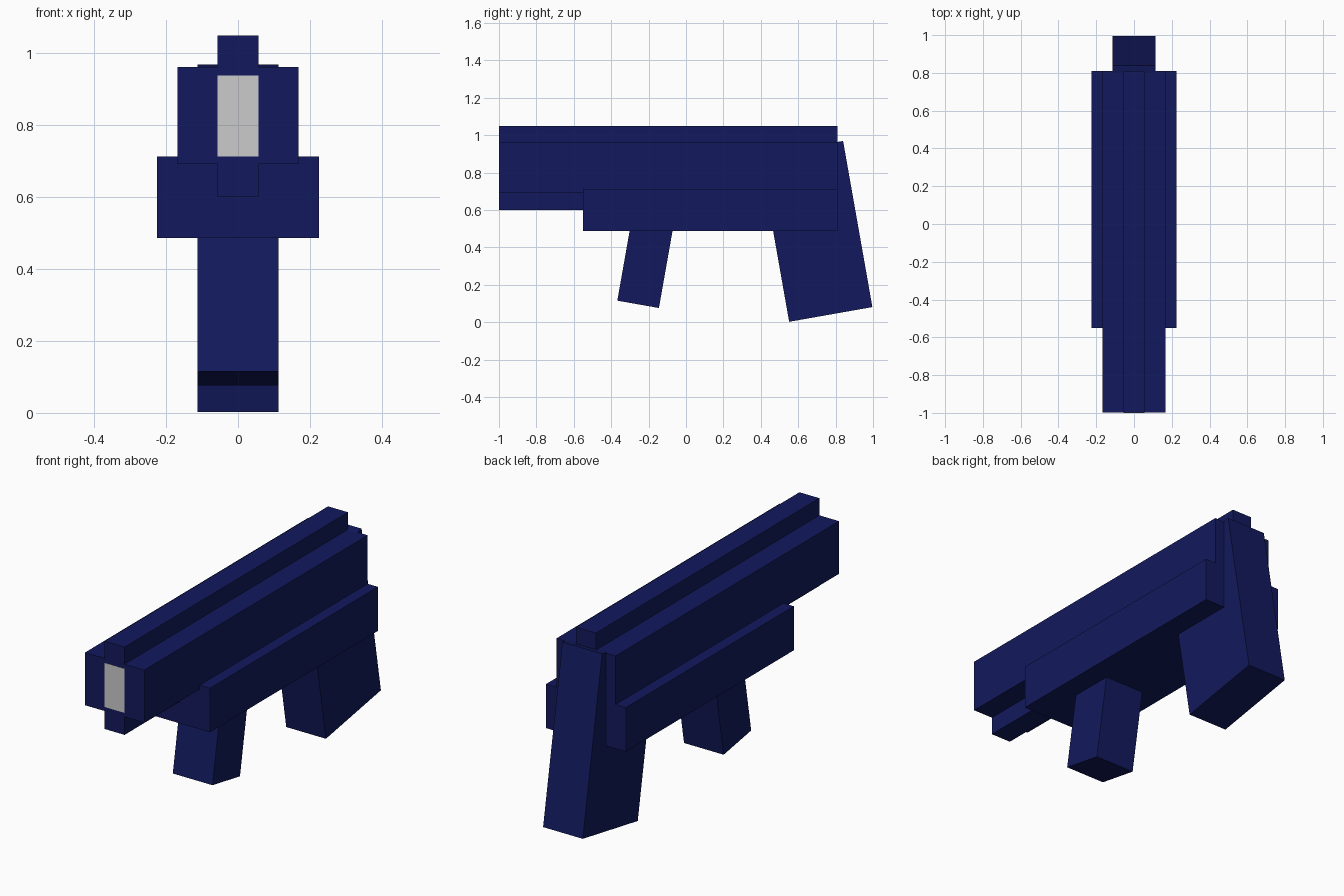
import bpy
import math
from mathutils import Vector, Matrix

if "Cube" in bpy.data.objects:
    bpy.data.objects.remove(bpy.data.objects["Cube"])

navy = bpy.data.materials.new("navy")
navy.diffuse_color = (0.006, 0.01, 0.11, 1)
navy.use_nodes = True
navy.node_tree.nodes["Principled BSDF"].inputs["Base Color"].default_value = navy.diffuse_color


def box(name, size, center, tilt=0.0, material=navy):
    """Box of full dimensions `size`, tilted about the x axis in degrees."""
    bpy.ops.mesh.primitive_cube_add(size=1)
    obj = bpy.context.object
    obj.name = name
    obj.data.transform(Matrix.Diagonal((*size, 1)))
    obj.location = center
    obj.rotation_euler.x = math.radians(tilt)
    if material:
        obj.data.materials.append(material)
    return obj


def span(name, width, y0, y1, z0, z1, material=navy):
    """Upright box given by its y and z limits, centred on x = 0."""
    return box(name, (width, y1 - y0, z1 - z0),
               (0, (y0 + y1) / 2, (z0 + z1) / 2), 0, material)


def grip(name, depth, length, bottom, tilt):
    """Tilted grip placed by the centre of its bottom face."""
    a = math.radians(tilt)
    up = Vector((0, -math.sin(a), math.cos(a)))
    return box(name, (0.225, depth, length), Vector(bottom) + up * length / 2, tilt)


# Long body pieces
span("center_rail", 0.113, -0.999, 0.81, 0.60, 1.05)
span("upper_body", 0.336, -0.999, 0.81, 0.692, 0.962)
span("lower_body", 0.452, -0.55, 0.81, 0.487, 0.713)

# Pale muzzle panel
span("muzzle_panel", 0.113, -1.0, -0.95, 0.713, 0.939, None)

# Slanted grips
grip("rear_grip", 0.452, 0.902, (0, 0.774, 0.042), 10)
grip("front_grip", 0.226, 0.45, (0, -0.256, 0.096), -10)
